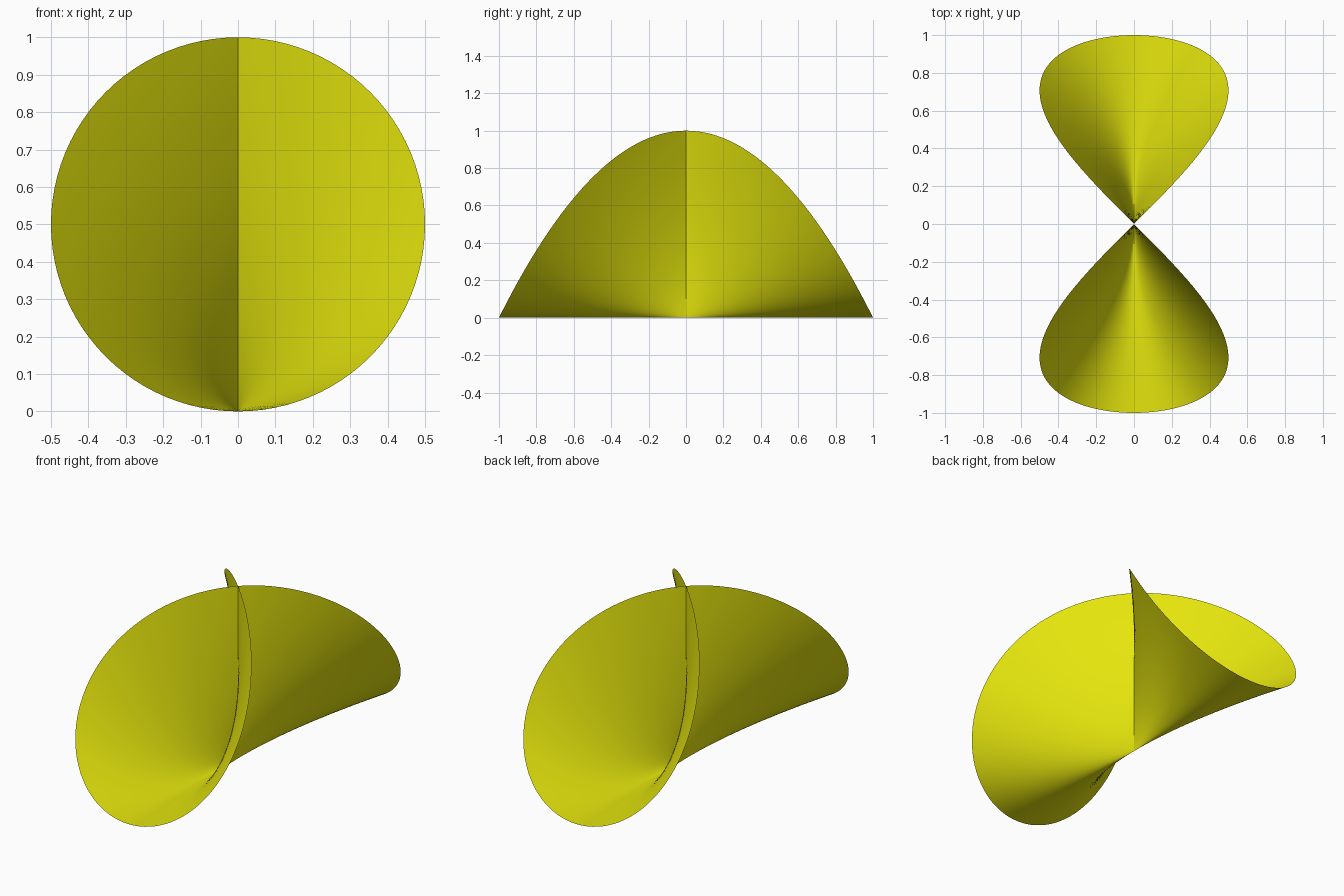
import bpy, bmesh, math

if "Cube" in bpy.data.objects:
    bpy.data.objects.remove(bpy.data.objects["Cube"])

# One flat yellow for the whole sheet
yellow = bpy.data.materials.new("yellow")
yellow.diffuse_color = (0.78, 0.78, 0.004, 1)
yellow.use_nodes = True
yellow.node_tree.nodes["Principled BSDF"].inputs["Base Color"].default_value = yellow.diffuse_color

AROUND, OUT = 96, 24


def umbrella_point(t, r, side):
    """Level lines run from the upright axis (r=0) to the figure-eight rim (r=1)."""
    s, c = math.sin(t), math.cos(t)
    return (r * s * c, side * r * s, c * c)


def make_leaf(name, side):
    bm = bmesh.new()
    rows = []
    for i in range(AROUND + 1):
        t = math.pi * i / AROUND
        rows.append([bm.verts.new(umbrella_point(t, j / OUT, side)) for j in range(OUT + 1)])
    for a, b in zip(rows, rows[1:]):
        for j in range(OUT):
            quad = [a[j], a[j + 1], b[j + 1], b[j]]
            bm.faces.new(quad if side > 0 else quad[::-1])
    bmesh.ops.remove_doubles(bm, verts=bm.verts[:], dist=1e-5)
    bmesh.ops.dissolve_degenerate(bm, edges=bm.edges[:], dist=1e-6)
    # Keep the hollow side as the outside of the faces
    bm.normal_update()
    if sum(f.normal.z * f.calc_area() for f in bm.faces) < 0:
        bmesh.ops.reverse_faces(bm, faces=bm.faces[:])
    mesh = bpy.data.meshes.new(name)
    bm.to_mesh(mesh)
    bm.free()
    mesh.materials.append(yellow)
    leaf = bpy.data.objects.new(name, mesh)
    bpy.context.collection.objects.link(leaf)
    bpy.ops.object.select_all(action='DESELECT')
    leaf.select_set(True)
    bpy.context.view_layer.objects.active = leaf
    bpy.ops.object.shade_smooth_by_angle(angle=math.radians(30))


# Two mirrored leaves meeting along the upright axis
make_leaf("back_leaf", 1)
make_leaf("front_leaf", -1)
